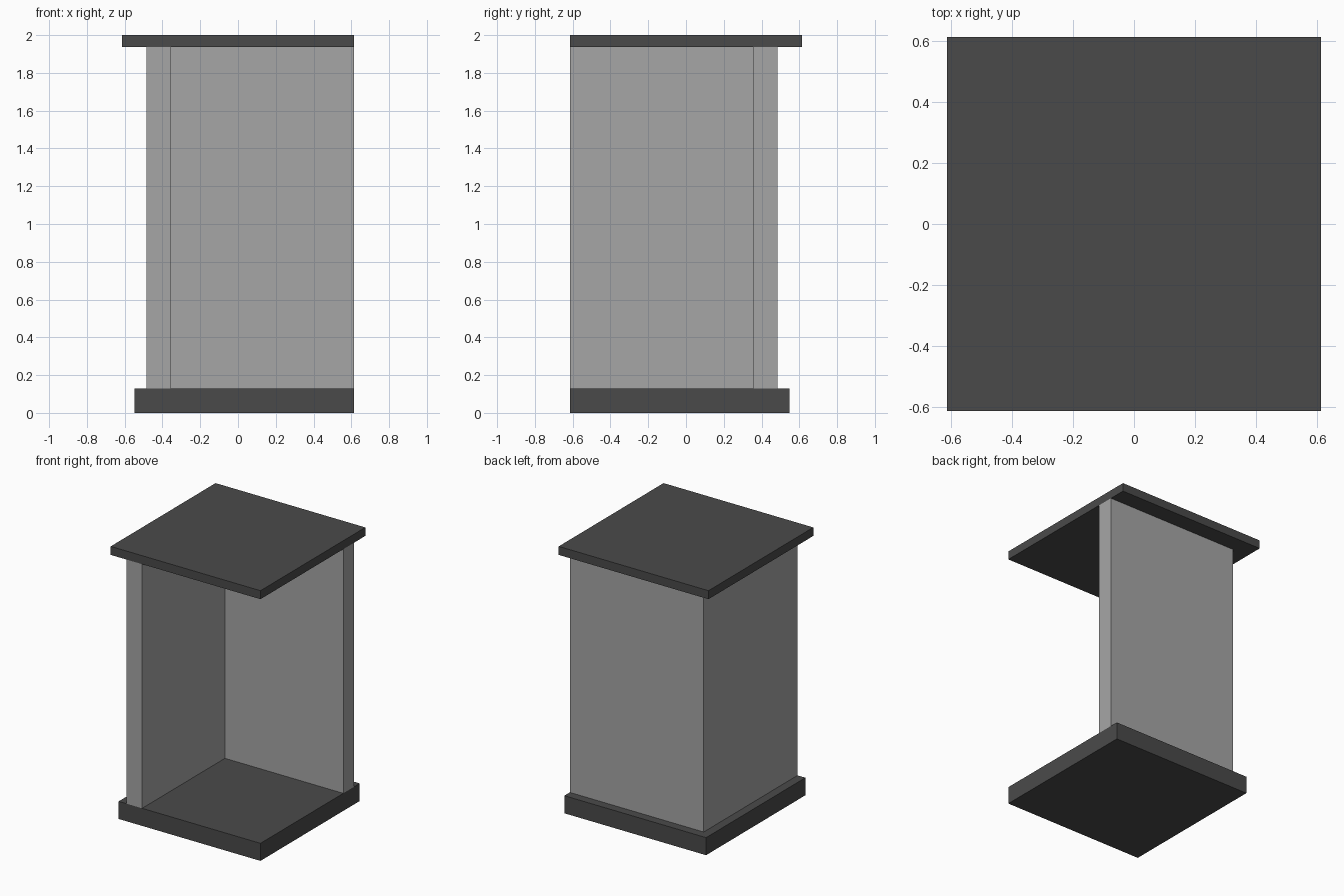
import bpy
import bmesh

if "Cube" in bpy.data.objects:
    bpy.data.objects.remove(bpy.data.objects["Cube"], do_unlink=True)


def material(name, value):
    mat = bpy.data.materials.new(name)
    mat.use_nodes = True
    color = (value, value, value, 1.0)
    mat.diffuse_color = color
    mat.node_tree.nodes["Principled BSDF"].inputs["Base Color"].default_value = color
    return mat


def prism(name, outline, z0, z1, mat):
    """Extrude a counter-clockwise plan outline from z0 up to z1."""
    bm = bmesh.new()
    face = bm.faces.new([bm.verts.new((x, y, z0)) for x, y in outline])
    top = bmesh.ops.extrude_face_region(bm, geom=[face])["geom"]
    verts = [v for v in top if isinstance(v, bmesh.types.BMVert)]
    bmesh.ops.translate(bm, verts=verts, vec=(0, 0, z1 - z0))
    bmesh.ops.recalc_face_normals(bm, faces=bm.faces)
    mesh = bpy.data.meshes.new(name)
    bm.to_mesh(mesh)
    bm.free()
    mesh.materials.append(mat)
    obj = bpy.data.objects.new(name, mesh)
    bpy.context.collection.objects.link(obj)
    return obj


def square(half, trim=0.0):
    """Square plan, trimmed on the two outer sides (-x and +y)."""
    return [(-half + trim, -half), (half, -half),
            (half, half - trim), (-half + trim, half - trim)]


dark_grey = material("dark grey", 0.0685)
light_grey = material("light grey", 0.381)

HALF = 0.613        # half width of the roof
OUTER = 0.484       # outer wall face
INNER = 0.356       # inner wall face
BASE_TOP, WALL_TOP = 0.13, 1.937

# Floor slab and overhanging roof slab
prism("base_slab", square(HALF, 0.065), 0.0, BASE_TOP, dark_grey)
prism("roof_slab", square(HALF), WALL_TOP, 2.0, dark_grey)

# L-shaped corner wall, open to the front and to +x
corner = [(-OUTER, -HALF), (-INNER, -HALF), (-INNER, INNER),
          (HALF, INNER), (HALF, OUTER), (-OUTER, OUTER)]
prism("corner_wall", corner, BASE_TOP, WALL_TOP, light_grey)
